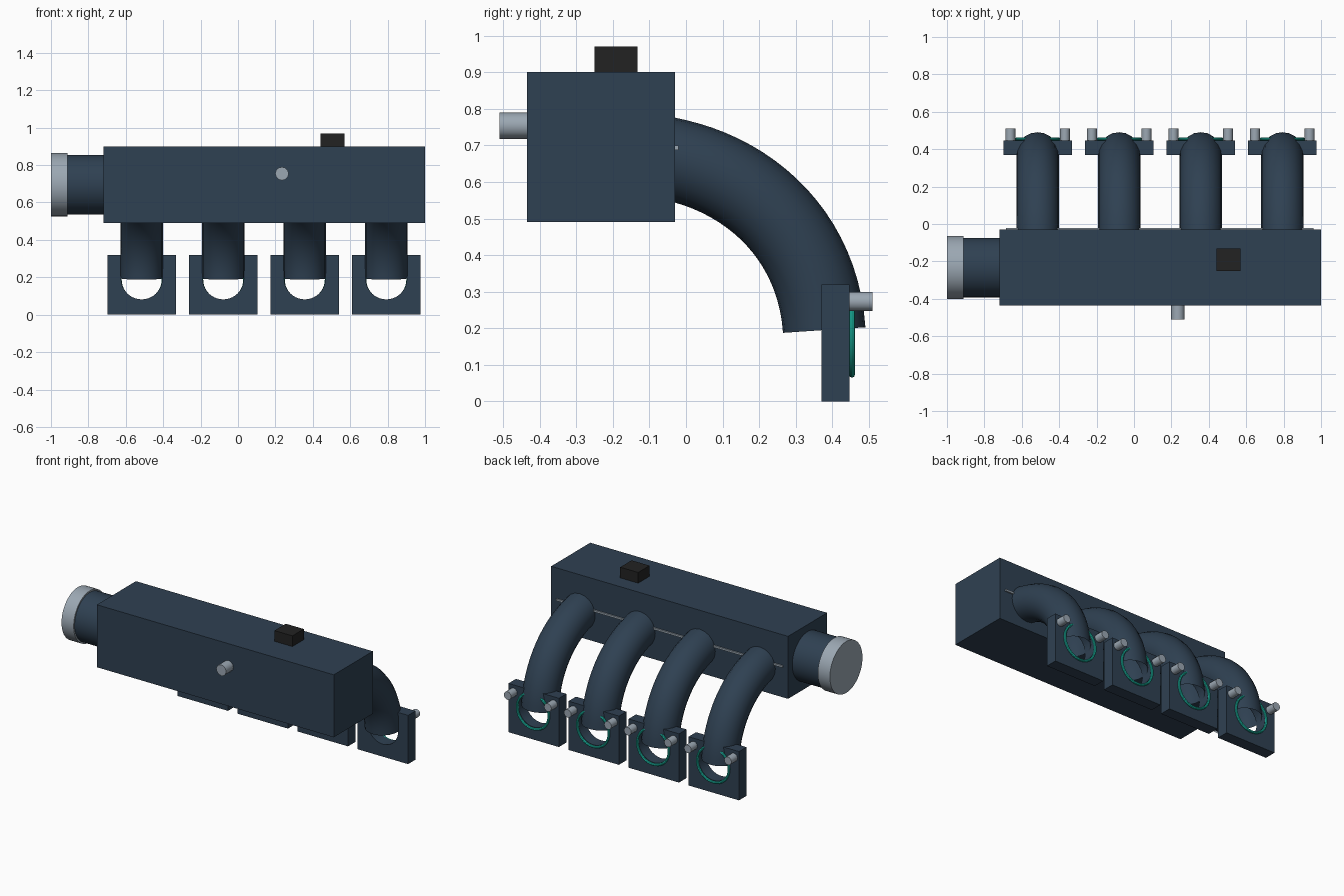
import bpy, math
from mathutils import Vector

if "Cube" in bpy.data.objects:
    bpy.data.objects.remove(bpy.data.objects["Cube"])


def material(name, rgb):
    m = bpy.data.materials.new(name)
    m.diffuse_color = (*rgb, 1)
    m.use_nodes = True
    m.node_tree.nodes["Principled BSDF"].inputs["Base Color"].default_value = m.diffuse_color
    return m


BLUE = material("slate blue", (0.028, 0.052, 0.084))
STEEL = material("light steel", (0.33, 0.39, 0.45))
BLACK = material("black plastic", (0.016, 0.016, 0.016))
TEAL = material("teal seal", (0.012, 0.52, 0.40))


def finish(name, mat, smooth=False):
    ob = bpy.context.object
    ob.name = name
    ob.data.materials.clear()
    ob.data.materials.append(mat)
    if smooth:
        bpy.ops.object.shade_smooth_by_angle(angle=math.radians(35))
    return ob


def box(name, lo, hi, mat):
    lo, hi = Vector(lo), Vector(hi)
    bpy.ops.mesh.primitive_cube_add(size=1, location=(lo + hi) / 2)
    bpy.context.object.scale = hi - lo
    bpy.ops.object.transform_apply(location=False, rotation=False, scale=True)
    return finish(name, mat)


def cylinder(name, a, b, r, mat, sides):
    a, b = Vector(a), Vector(b)
    d = b - a
    bpy.ops.mesh.primitive_cylinder_add(
        vertices=sides, radius=r, depth=d.length, location=(a + b) / 2,
        rotation=d.to_track_quat('Z', 'Y').to_euler())
    return finish(name, mat, True)


def curve_object(name, cu, mat, smooth):
    """Turn curve data into a mesh object."""
    ob = bpy.data.objects.new(name, cu)
    bpy.context.collection.objects.link(ob)
    bpy.ops.object.select_all(action='DESELECT')
    ob.select_set(True)
    bpy.context.view_layer.objects.active = ob
    bpy.ops.object.convert(target='MESH')
    return finish(name, mat, smooth)


def runner(name, x):
    """Open bent tube from the plenum down to the flange."""
    cu = bpy.data.curves.new(name, 'CURVE')
    cu.dimensions = '3D'
    cu.bevel_depth = 0.113
    cu.bevel_resolution = 8
    cu.resolution_u = 20
    sp = cu.splines.new('BEZIER')
    sp.bezier_points.add(2)
    # y, z of each point with its two handles
    path = [((-0.12, 0.678), (-0.14, 0.68), (-0.09, 0.673)),
            ((-0.03, 0.66), (-0.06, 0.667), (0.185, 0.612)),
            ((0.378, 0.195), (0.361, 0.445), (0.385, 0.095))]
    for p, (co, left, right) in zip(sp.bezier_points, path):
        p.handle_left_type = p.handle_right_type = 'FREE'
        p.co = (x, *co)
        p.handle_left = (x, *left)
        p.handle_right = (x, *right)
    return curve_object(name, cu, BLUE, True)


def flange(name, x):
    """Square plate with a round port, extruded along y."""
    cu = bpy.data.curves.new(name, 'CURVE')
    cu.dimensions = '2D'
    cu.fill_mode = 'BOTH'
    cu.extrude = 0.0385
    w = 0.183
    square = [(-w, 0), (w, 0), (w, 0.32), (-w, 0.32)]
    port = [(0.11 * math.cos(t * math.tau / 40),
             PORT_Z + 0.11 * math.sin(t * math.tau / 40)) for t in range(40)]
    for loop in (square, port):
        sp = cu.splines.new('POLY')
        sp.points.add(len(loop) - 1)
        for p, (u, v) in zip(sp.points, loop):
            p.co = (u, v, 0, 1)
        sp.use_cyclic_u = True
    ob = curve_object(name, cu, BLUE, True)
    ob.rotation_euler.x = math.pi / 2
    ob.location = (x, 0.4085, 0)


PORT_Z = 0.192

# Plenum with seam strip, sensor and vacuum nipple
box("plenum", (-0.72, -0.435, 0.49), (1, -0.03, 0.90), BLUE)
box("seam_strip", (-0.685, -0.04, 0.688), (0.96, -0.021, 0.70), STEEL)
box("sensor", (0.44, -0.25, 0.90), (0.57, -0.132, 0.97), BLACK)
cylinder("vacuum_nipple", (0.235, -0.42, 0.754), (0.235, -0.51, 0.754), 0.036, STEEL, 12)

# Throttle neck and its end collar
cylinder("throttle_neck", (-0.70, -0.233, 0.695), (-0.92, -0.233, 0.695), 0.159, BLUE, 48)
cylinder("throttle_collar", (-0.912, -0.233, 0.695), (-1, -0.233, 0.695), 0.169, STEEL, 48)

# Four runners, each with a flange, port seal and two bolts
for i in range(4):
    x = -0.515 + 0.436 * i
    n = str(i + 1)
    runner("runner_" + n, x)
    flange("flange_" + n, x)
    bpy.ops.mesh.primitive_torus_add(
        location=(x, 0.454, PORT_Z - 0.004), rotation=(math.pi / 2, 0, 0),
        major_radius=0.115, minor_radius=0.008, major_segments=40, minor_segments=8)
    finish("port_seal_" + n, TEAL, True)
    for side, s in (("left", -1), ("right", 1)):
        bx = x + s * 0.146
        cylinder(f"bolt_{side}_{n}", (bx, 0.44, 0.273), (bx, 0.51, 0.273), 0.0265, STEEL, 12)
